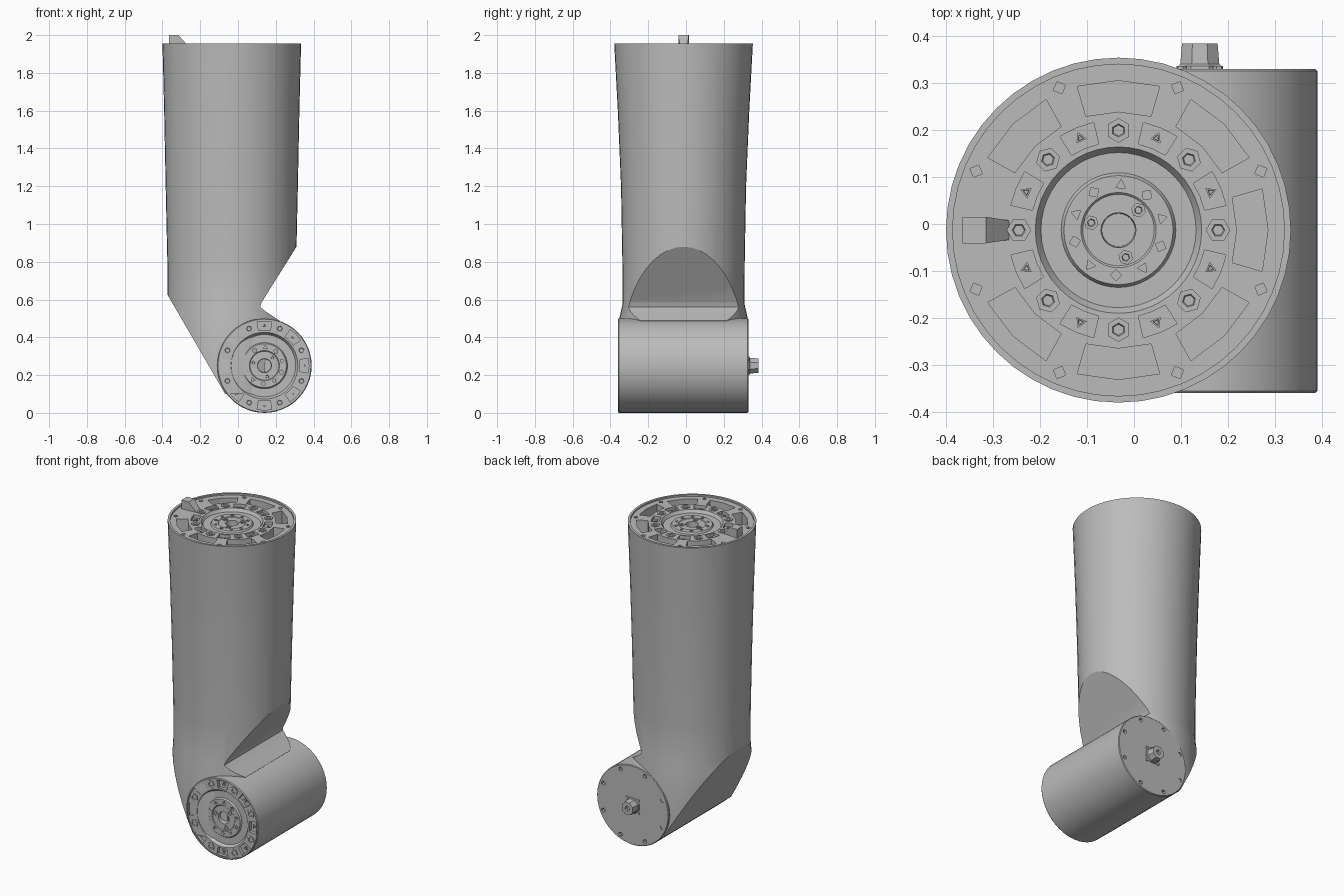
import bpy, bmesh, math
from math import sin, cos, radians
from mathutils import Matrix

if "Cube" in bpy.data.objects:
    bpy.data.objects.remove(bpy.data.objects["Cube"])

grey = bpy.data.materials.new("plain grey")
grey.use_nodes = True
colour = (0.5, 0.5, 0.5, 1)
grey.diffuse_color = colour
grey.node_tree.nodes["Principled BSDF"].inputs["Base Color"].default_value = colour


def finish(name, bm, matrix=None):
    """Turn a bmesh into a named, coloured object."""
    bmesh.ops.recalc_face_normals(bm, faces=bm.faces)
    mesh = bpy.data.meshes.new(name)
    bm.to_mesh(mesh)
    bm.free()
    if matrix:
        mesh.transform(matrix)
    mesh.materials.append(grey)
    obj = bpy.data.objects.new(name, mesh)
    bpy.context.collection.objects.link(obj)
    return obj


def activate(obj):
    bpy.ops.object.select_all(action='DESELECT')
    obj.select_set(True)
    bpy.context.view_layer.objects.active = obj


def smooth(obj, angle=30):
    activate(obj)
    bpy.ops.object.shade_smooth_by_angle(angle=radians(angle))


def cut(obj, cutter):
    cutter.hide_render = True
    activate(obj)
    mod = obj.modifiers.new("cut", 'BOOLEAN')
    mod.operation = 'DIFFERENCE'
    mod.solver = 'EXACT'
    mod.object = cutter
    bpy.ops.object.modifier_apply(modifier=mod.name)
    bpy.data.objects.remove(cutter)


def stack(bm, loops):
    """Skin a list of equal point loops and cap both ends."""
    rings = [[bm.verts.new(p) for p in loop] for loop in loops]
    n = len(rings[0])
    for a, b in zip(rings, rings[1:]):
        for i in range(n):
            j = (i + 1) % n
            bm.faces.new((a[i], a[j], b[j], b[i]))
    bm.faces.new(rings[0][::-1])
    bm.faces.new(rings[-1])


def oval(rx, ry, z, n, cx=0, cy=0, turn=0):
    angles = [turn + math.tau * i / n for i in range(n)]
    return [(cx + rx * cos(a), cy + ry * sin(a), z) for a in angles]


def lathe(bm, profile, n, cx=0, cy=0, turn=0):
    stack(bm, [oval(r, r, z, n, cx, cy, turn) for r, z in profile])


def arc_slot(bm, r0, r1, angle, half, z0, z1):
    steps = [angle + half * k for k in (-1, 0, 1)]
    outline = [(r1, a) for a in steps] + [(r0, a) for a in steps[::-1]]
    stack(bm, [[(r * cos(radians(a)), r * sin(radians(a)), z) for r, a in outline]
               for z in (z0, z1)])


def hole(bm, r, angle, size, sides, z0, z1):
    a = radians(angle)
    lathe(bm, [(size, z0), (size, z1)], sides, r * cos(a), r * sin(a), a)


def bolt(bm, r, angle, size, z, sides=6):
    a = radians(angle)
    lathe(bm, [(size, z - .01), (size, z + .005), (size * .55, z + .005),
               (size * .45, z)], sides, r * cos(a), r * sin(a), a)


def core_pockets(bm, face, first_box):
    """Pockets around the hub, shared by both joint faces."""
    for k in range(8):
        arc_slot(bm, .188, .235, first_box + 45 * k, 9.5, face - .02, face + .02)
    for k in range(10):
        hole(bm, .096, 15 + 36 * k, .012, 3 + k % 2, face - .03, face + .02)


def core_bolts(name, face, first_box, matrix):
    bm = bmesh.new()
    for k in range(8):
        bolt(bm, .212, first_box + 22.5 + 45 * k, .026, face)
        bolt(bm, .212, first_box + 45 * k, .014, face - .018, 3)
    for k in range(3):
        bolt(bm, .06, 45 + 120 * k, .016, face - .012)
    finish(name, bm, matrix)


def hub_steps(face):
    return [(.177, face), (.165, face - .018), (.122, face - .018),
            (.116, face - .008), (.08, face - .008), (.076, face - .012),
            (.037, face - .012), (.035, face - .06)]


# Main shaft: flared tube, trimmed by a side profile towards the elbow
top_at = Matrix.Translation((-.033, -.013, 1.945))
sections = [(.34, .34, .1), (.34, .34, .5), (.34, .322, .58), (.341, .324, .8),
            (.35, .331, 1.2), (.358, .348, 1.6), (.367, .367, 1.955)]
bm = bmesh.new()
stack(bm, [oval(rx, ry, z, 48, -.033, -.013) for rx, ry, z in sections])
shaft = finish("shaft", bm)

right_side = [(.6, 1.356), (.31, .88), (.125, .585), (.117, .56), (.15, .535),
              (.22, .488), (.14, .25), (.14, -.2), (.8, -.2)]
left_side = [(-.718, 1.22), (-.37, .62), (-.078, .117), (.05, -.104), (-.7, -.104)]
bm = bmesh.new()
for side in (right_side, left_side):
    stack(bm, [[(x, y, z) for x, z in side] for y in (-.6, .6)])
cut(shaft, finish("shaft_trim", bm))
bm = bmesh.new()
lathe(bm, [(.353, -.1), (.353, .1)], 48)
cut(shaft, finish("shaft_bore", bm, top_at))
smooth(shaft, 25)

# Upper joint plate set inside the rim
bm = bmesh.new()
lathe(bm, [(.354, -.11), (.354, 0)] + hub_steps(0), 48)
plate = finish("upper_plate", bm, top_at)
bm = bmesh.new()
core_pockets(bm, 0, 22.5)
for k in range(8):
    hole(bm, .328, 22.5 + 45 * k, .014, 4, -.03, .02)
    if k != 4:
        arc_slot(bm, .252, .318, 45 * k, 16, -.08, .02)
cut(plate, finish("upper_pockets", bm, top_at))
smooth(plate, 25)
core_bolts("upper_bolts", 0, 22.5, top_at)

# Locating tab on the rim
bm = bmesh.new()
tab = [(-.365, 1.9), (-.365, 2), (-.315, 2), (-.262, 1.94), (-.262, 1.9)]
stack(bm, [[(x, -.013 + s * (.028 if x < -.3 else .02), z) for x, z in tab]
           for s in (-1, 1)])
finish("locating_tab", bm)

# Elbow drum with the lower joint face at its front
elbow_at = Matrix.Translation((.14, 0, .25)) @ Matrix.Rotation(radians(90), 4, 'X')
bm = bmesh.new()
lathe(bm, [(.246, -.33), (.25, -.326), (.25, .355), (.246, .36), (.241, .36),
           (.241, .354)] + hub_steps(.354), 48)
drum = finish("elbow_drum", bm, elbow_at)
bm = bmesh.new()
core_pockets(bm, .354, 0)
for k in range(8):
    hole(bm, .222, 22.5 + 45 * k, .013, 6, -.36, -.31)
cut(drum, finish("drum_pockets", bm, elbow_at))
smooth(drum, 25)
core_bolts("lower_bolts", .354, 0, elbow_at)

# Cable connector on the back of the drum
bm = bmesh.new()
lathe(bm, [(.05, -.32), (.05, -.336), (.045, -.34), (.041, -.384), (.016, -.384),
           (.014, -.37)], 8, turn=radians(22.5))
for k in range(4):
    hole(bm, .055, 45 + 90 * k, .011, 6, -.336, -.32)
finish("cable_connector", bm, elbow_at)
